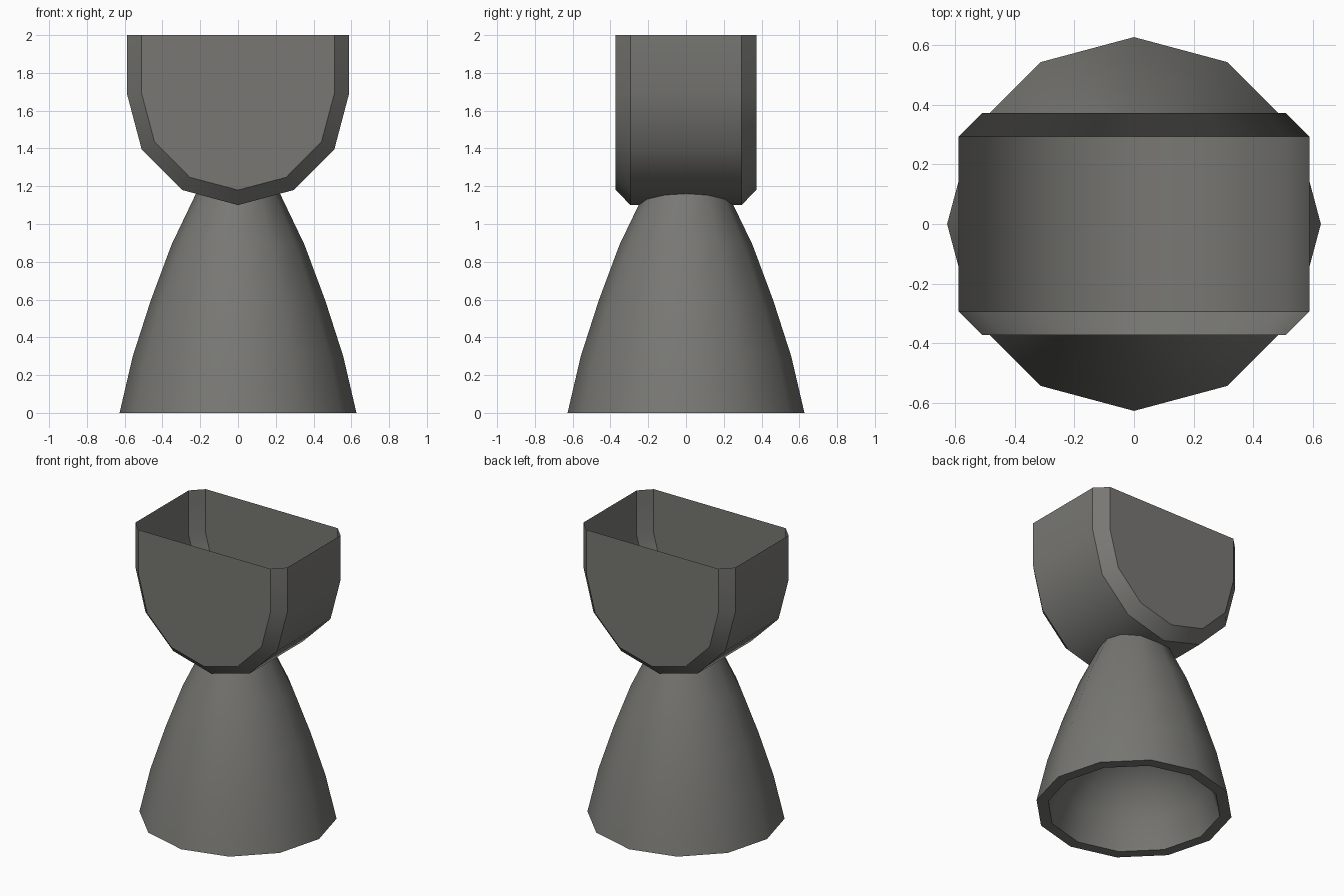
import bpy, bmesh, math

if "Cube" in bpy.data.objects:
    bpy.data.objects.remove(bpy.data.objects["Cube"])

grey = bpy.data.materials.new("warm_grey")
grey.diffuse_color = (0.188, 0.186, 0.173, 1)
grey.use_nodes = True
grey.node_tree.nodes["Principled BSDF"].inputs["Base Color"].default_value = grey.diffuse_color


def finish(bm, name):
    bmesh.ops.recalc_face_normals(bm, faces=bm.faces)
    me = bpy.data.meshes.new(name)
    bm.to_mesh(me)
    bm.free()
    ob = bpy.data.objects.new(name, me)
    bpy.context.collection.objects.link(ob)
    me.materials.append(grey)
    bpy.ops.object.select_all(action='DESELECT')
    ob.select_set(True)
    bpy.context.view_layer.objects.active = ob
    bpy.ops.object.shade_smooth_by_angle(angle=math.radians(36))
    return ob


def bridge(bm, a, b, closed):
    n = len(a)
    for i in range(n if closed else n - 1):
        j = (i + 1) % n
        bm.faces.new((a[i], a[j], b[j], b[i]))


# Open U-shaped cup with chamfered front and back
outer = [(0.588, 2.0), (0.588, 1.69), (0.51, 1.395), (0.295, 1.18), (0, 1.10)]
inset = [(0.51, 2.0), (0.51, 1.69), (0.442, 1.435), (0.255, 1.247), (0, 1.18)]
bm = bmesh.new()
loops = []
for y, half in ((-0.372, inset), (-0.294, outer), (0.294, outer), (0.372, inset)):
    pts = half + [(-x, z) for x, z in reversed(half[:-1])]
    loops.append([bm.verts.new((x, y, z)) for x, z in pts])
for a, b in zip(loops, loops[1:]):
    bridge(bm, a, b, False)
bm.faces.new(loops[0])
bm.faces.new(loops[-1])
finish(bm, "cup")

# Flared foot, its top trimmed to the cup's underside, with a domed hollow below
profile = [(0.627, 0.0), (0.557, 0.3), (0.462, 0.595), (0.352, 0.89)]
hollow = [(0.14, 0.50), (0.28, 0.45), (0.40, 0.34), (0.49, 0.20), (0.552, 0.0)]
SIDES = 12
bm = bmesh.new()


def ring(r, z):
    vs = []
    for i in range(SIDES):
        a = 2 * math.pi * i / SIDES
        c, s = math.cos(a), math.sin(a)
        rr, zz = r, z
        if z is None:  # meet the sloping cup bottom
            rr = r / (1 + 0.127 * abs(c))
            zz = 1.10 + 0.271 * rr * abs(c)
        vs.append(bm.verts.new((rr * c, rr * s, zz)))
    return vs


rings = [ring(r, z) for r, z in hollow + profile + [(0.251, None)]]
for a, b in zip(rings, rings[1:]):
    bridge(bm, a, b, True)
bm.faces.new(rings[0])
finish(bm, "foot")
